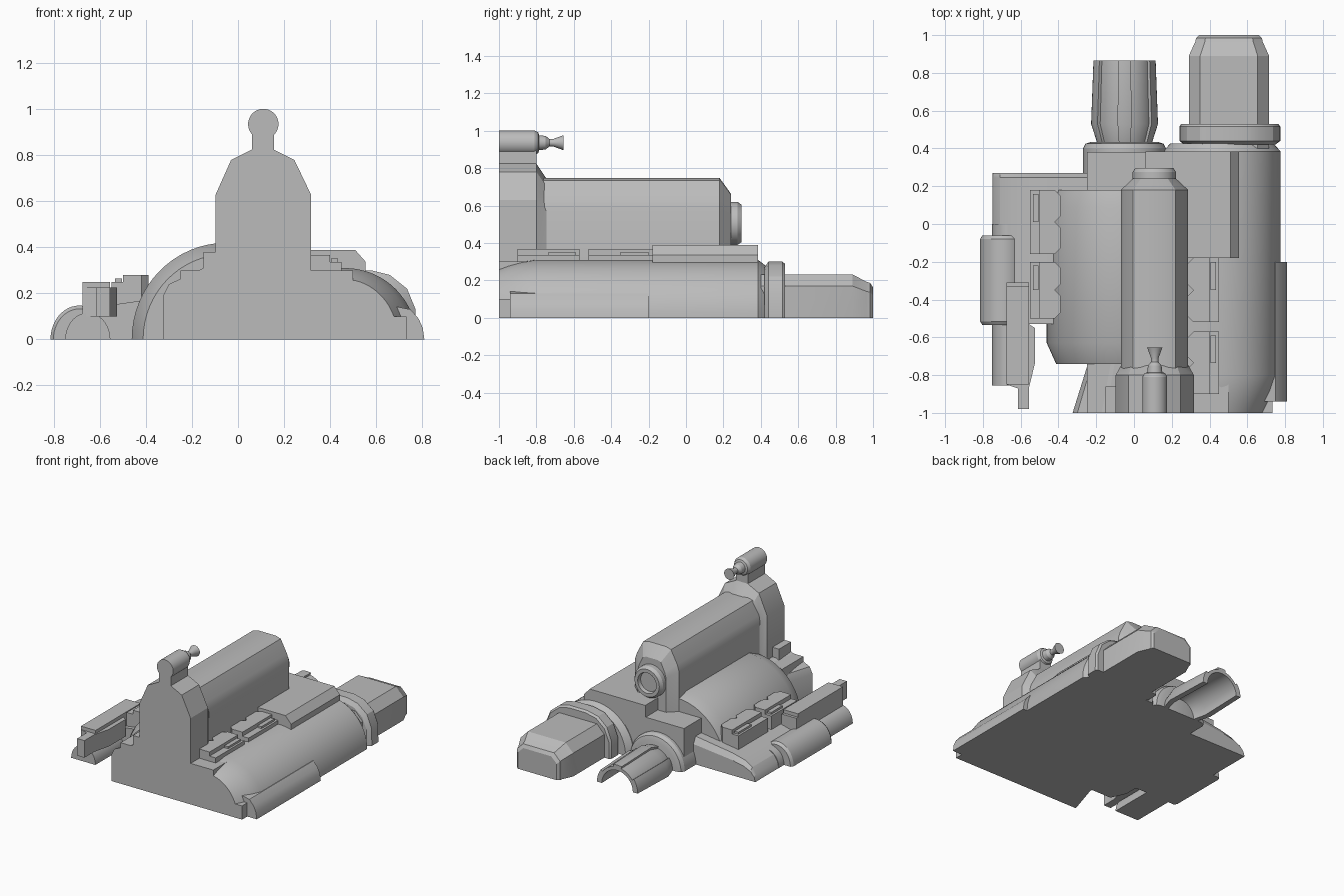
import bpy, bmesh, math

old = bpy.data.objects.get("Cube")
if old:
    bpy.data.objects.remove(old)

grey = bpy.data.materials.new("hull grey")
grey.use_nodes = True
GREY = (0.5, 0.5, 0.5, 1)
grey.diffuse_color = GREY
grey.node_tree.nodes["Principled BSDF"].inputs["Base Color"].default_value = GREY


def finish(bm, name):
    bmesh.ops.recalc_face_normals(bm, faces=bm.faces)
    mesh = bpy.data.meshes.new(name)
    bm.to_mesh(mesh)
    bm.free()
    mesh.materials.append(grey)
    ob = bpy.data.objects.new(name, mesh)
    bpy.context.collection.objects.link(ob)
    bpy.ops.object.select_all(action='DESELECT')
    ob.select_set(True)
    bpy.context.view_layer.objects.active = ob
    bpy.ops.object.shade_smooth_by_angle(angle=math.radians(25))
    return ob


def skin(name, rings):
    """Joins rings of points into a closed solid."""
    bm = bmesh.new()
    loops = [[bm.verts.new(p) for p in ring] for ring in rings]
    n = len(loops[0])
    for a, b in zip(loops, loops[1:]):
        for i in range(n):
            j = (i + 1) % n
            bm.faces.new((a[i], a[j], b[j], b[i]))
    bm.faces.new(loops[0])
    bm.faces.new(loops[-1])
    return finish(bm, name)


def loft(name, section, stations, cx=0, cz=0):
    """Runs an x-z section along y; stations are (y, x scale, z scale)."""
    return skin(name, [[(cx + (x - cx) * sx, y, cz + (z - cz) * sz) for x, z in section]
                       for y, sx, sz in stations])


def bar(name, section, y0, y1):
    return loft(name, section, [(y0, 1, 1), (y1, 1, 1)])


def slab(name, outline, z0, z1):
    return skin(name, [[(x, y, z) for x, y in outline] for z in (z0, z1)])


def box(name, x0, x1, y0, y1, z0, z1):
    return slab(name, [(x0, y0), (x1, y0), (x1, y1), (x0, y1)], z0, z1)


def arc(cx, cz, rx, rz, a0=0, a1=180, steps=24):
    angles = [math.radians(a0 + (a1 - a0) * i / steps) for i in range(steps + 1)]
    return [(cx + rx * math.cos(a), cz + rz * math.sin(a)) for a in angles]


def shell(cx, r_out, r_in, a0, a1, steps=16):
    return arc(cx, 0, r_out, r_out, a0, a1, steps) + arc(cx, 0, r_in, r_in, a1, a0, steps)


def turned(name, cx, cz, profile):
    """Round part about a y axis; profile is (y, radius)."""
    circle = arc(0, 0, 1, 1, 0, 352.5, 47)
    return skin(name, [[(cx + r * x, y, cz + r * z) for x, z in circle] for y, r in profile])


# Central hull core and the tapering forward wedge
box("hull_core", -0.25, 0.5, -1, 0.38, 0, 0.3)
wedge = [(-0.325, 0), (-0.325, 0.19), (-0.3, 0.24), (-0.15, 0.31), (0.1, 0.31), (0.1, 0)]
loft("forward_wedge", wedge, [(-1, 1, 1), (-0.7, 0.78, 1)], 0.1)
box("tower_side_block", -0.15, 0, -1, -0.86, 0.2, 0.38)

# Tall fin tower with chamfered back edge
tower = [(-0.097, 0), (0.317, 0), (0.317, 0.63), (0.245, 0.78), (0.155, 0.825),
         (0.06, 0.825), (-0.03, 0.78), (-0.097, 0.63)]
loft("tower", tower, [(-1, 1, 1), (-0.8, 1, 1), (-0.74, 0.84, 0.89)], 0.11)
box("turret_neck", 0.06, 0.157, -1, -0.8, 0.78, 0.93)
turned("turret", 0.11, 0.936, [(-1, 0.066), (-0.81, 0.066), (-0.79, 0.055), (-0.785, 0.04),
                             (-0.75, 0.036), (-0.73, 0.02), (-0.71, 0.02), (-0.655, 0.04)])

# Long upper body and its round rear port
body = [(-0.07, 0.2), (0.287, 0.2), (0.287, 0.59), (0.27, 0.64), (0.22, 0.735), (0.18, 0.747),
        (0.035, 0.747), (-0.005, 0.735), (-0.055, 0.64), (-0.07, 0.59)]
loft("upper_body", body, [(-0.9, 1, 1), (0.18, 1, 1), (0.24, 0.64, 0.72)], 0.108, 0.45)
turned("rear_port", 0.108, 0.505, [(0.18, 0.115), (0.275, 0.115), (0.297, 0.1), (0.297, 0.075),
                                   (0.27, 0.07)])

# Broad half barrel on the right
loft("barrel", arc(-0.05, 0, 0.412, 0.42, steps=32),
     [(-0.74, 0.88, 0.88), (-0.63, 1, 1), (0.09, 1, 1), (0.18, 0.94, 0.94)], -0.05)

# Rear thruster: neck, hollow half nozzle and raised strips
loft("nozzle_neck", arc(-0.05, 0, 0.22, 0.22),
     [(0.1, 1, 1), (0.4, 1, 1), (0.425, 0.94, 0.94), (0.435, 0.8, 0.8)], -0.05)
flare = [(0.43, 0.82, 0.82), (0.53, 1, 1), (0.865, 0.93, 0.93)]
loft("nozzle", shell(-0.05, 0.16, 0.135, 0, 180), flare, -0.05)
for k, (a0, a1) in enumerate([(0, 36), (78, 102), (144, 180)]):
    loft("nozzle_strip_%d" % k, shell(-0.05, 0.177, 0.15, a0, a1, 5), flare, -0.05)

# Left engine pod, collar and squared tail
loft("engine_pod", arc(0.465, 0, 0.311, 0.31, steps=32),
     [(-1, 0.74, 0.84), (-0.95, 0.82, 0.9), (-0.88, 0.92, 0.96), (-0.8, 1, 1), (0.385, 1, 1),
      (0.425, 0.88, 0.9)], 0.465)
collar = [(0.24, 0), (0.775, 0), (0.772, 0.13), (0.735, 0.22), (0.66, 0.28), (0.58, 0.3),
          (0.44, 0.3), (0.35, 0.28), (0.28, 0.22), (0.243, 0.13)]
loft("engine_collar", collar, [(0.42, 0.9, 0.9), (0.44, 1, 1), (0.515, 1, 1), (0.53, 0.96, 0.96)], 0.505)
tail = [(0.29, 0), (0.715, 0), (0.715, 0.17), (0.655, 0.232), (0.35, 0.232), (0.29, 0.17)]
loft("engine_tail", tail, [(0.4, 1, 1), (0.89, 1, 1), (0.965, 0.84, 0.83), (0.985, 0.82, 0.8),
                           (1, 0.74, 0.7)], 0.505)
box("tail_vent", 0.4, 0.61, 0.96, 1, 0.03, 0.1)

# Low rail along the outside of the pod
rail = [(0.6, 0), (0.81, 0), (0.803, 0.05), (0.785, 0.09), (0.75, 0.13), (0.7, 0.14), (0.6, 0.14)]
bar("pod_rail", rail, -0.94, -0.2)
box("pod_foot", 0.4, 0.733, -1, -0.9, 0, 0.1)

# Raised deck beside the upper body
deck = [(0.06, 0.2), (0.555, 0.2), (0.555, 0.337), (0.51, 0.388), (0.06, 0.388)]
bar("deck", deck, -0.18, 0.385)

# Right wing with rounded edge, outer tube and bulge
wing = [(-0.2, 0), (-0.2, 0.2), (-0.55, 0.15), (-0.65, 0.125), (-0.71, 0.09), (-0.74, 0.045), (-0.75, 0)]
loft("wing", wing, [(-0.53, 1, 1), (0.245, 1, 1), (0.27, 1, 0.75)])
bar("wing_tube", arc(-0.653, 0, 0.098, 0.115), -0.855, 0)
loft("wing_bulge", arc(-0.69, 0, 0.125, 0.147),
     [(-0.535, 0.9, 0.9), (-0.515, 1, 1), (-0.08, 1, 1), (-0.06, 0.9, 0.9)], -0.69)

# Wing cannon: long block with a thin pointed muzzle
cannon = [(-0.675, -0.85), (-0.615, -0.87), (-0.615, -0.98), (-0.557, -0.98), (-0.557, -0.87),
          (-0.525, -0.74), (-0.525, -0.55), (-0.557, -0.53), (-0.557, -0.31), (-0.675, -0.31)]
slab("cannon", cannon, 0.1, 0.225)
box("cannon_cap", -0.675, -0.557, -0.85, -0.33, 0.2, 0.25)


# Equipment boxes with toothed inner edges and a small raised hatch
def equipment(name, outer, inner, y0, y1, z0, z1):
    s = 1 if inner > outer else -1
    step = inner - 0.03 * s
    mid, c = (y0 + y1) / 2, 0.03
    teeth = [(step, y0), (inner, y0 + c), (inner, mid - c), (step, mid),
             (inner, mid + c), (inner, y1 - c), (step, y1)]
    slab(name, [(outer + 0.05 * s, y0)] + teeth + [(outer + 0.05 * s, y1)], z0, z1)
    xs = sorted((outer, outer + 0.06 * s))
    box(name + "_step", xs[0], xs[1], y0, y1, z0, z1 - 0.03)
    xs = sorted((outer + 0.015 * s, outer + 0.045 * s))
    box(name + "_hatch", xs[0], xs[1], mid, y1 - 0.02, z1 - 0.04, z1 - 0.015)


for k, (y0, y1) in enumerate([(-0.5, -0.2), (-0.16, 0.18)]):
    equipment("wing_box_%d" % k, -0.55, -0.39, y0, y1, 0.1, 0.28)
for k, (y0, y1) in enumerate([(-0.9, -0.57), (-0.52, -0.18)]):
    equipment("pod_box_%d" % k, 0.45, 0.285, y0, y1, 0.2, 0.367)
